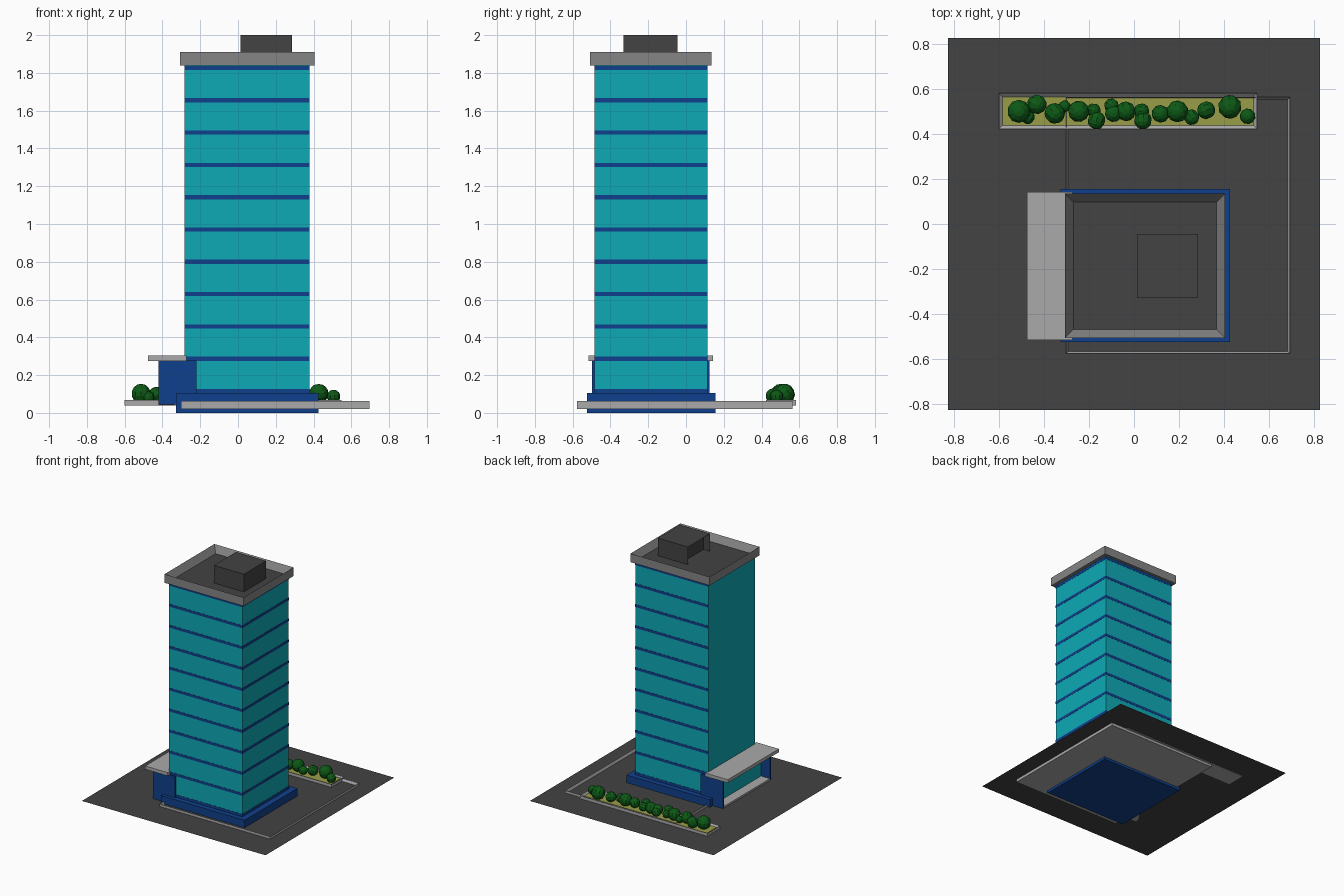
import bpy, bmesh
from mathutils import Matrix

if "Cube" in bpy.data.objects:
    bpy.data.objects.remove(bpy.data.objects["Cube"])


def mat(name, r, g, b):
    m = bpy.data.materials.new(name)
    m.diffuse_color = (r, g, b, 1)
    m.use_nodes = True
    m.node_tree.nodes["Principled BSDF"].inputs["Base Color"].default_value = m.diffuse_color
    return m


TEAL = mat("teal_glass", 0.0044, 0.40, 0.468)
BLUE = mat("deep_blue", 0.005, 0.051, 0.262)
LIGHT = mat("light_grey", 0.402, 0.402, 0.402)
MID = mat("mid_grey", 0.235, 0.235, 0.235)
DARK = mat("dark_grey", 0.056, 0.056, 0.056)
GRASS = mat("olive_grass", 0.32, 0.34, 0.065)
LEAF = mat("leaf_green", 0.004, 0.10, 0.008)


def finish(name, bm, m):
    bmesh.ops.recalc_face_normals(bm, faces=bm.faces)
    me = bpy.data.meshes.new(name)
    bm.to_mesh(me)
    bm.free()
    me.materials.append(m)
    ob = bpy.data.objects.new(name, me)
    bpy.context.collection.objects.link(ob)
    return ob


def add_box(bm, x0, x1, y0, y1, z0, z1):
    mx = Matrix.Translation(((x0 + x1) / 2, (y0 + y1) / 2, (z0 + z1) / 2)) \
        @ Matrix.Diagonal((x1 - x0, y1 - y0, z1 - z0, 1))
    return bmesh.ops.create_cube(bm, size=1, matrix=mx)["verts"]


def box(name, m, *dims):
    bm = bmesh.new()
    add_box(bm, *dims)
    return finish(name, bm, m)


def tray(name, m, x0, x1, y0, y1, z0, z1, rim, floor):
    """Box whose top face is inset by rim and sunk down to floor height."""
    bm = bmesh.new()
    add_box(bm, x0, x1, y0, y1, z0, z1)
    bm.normal_update()
    top = max(bm.faces, key=lambda f: f.calc_center_median().z)
    bmesh.ops.inset_region(bm, faces=[top], thickness=rim, use_even_offset=True)
    bmesh.ops.translate(bm, verts=top.verts, vec=(0, 0, floor - z1))
    return finish(name, bm, m)


# Thin ground sheet
bm = bmesh.new()
bmesh.ops.create_grid(bm, x_segments=1, y_segments=1, size=0.829,
                      matrix=Matrix.Translation((0, 0, 0.043)))
finish("ground_sheet", bm, DARK)

# Sunken plaza slab with raised kerb, and tower podium
tray("plaza_kerb", LIGHT, -0.303, 0.695, -0.578, 0.565, 0.02, 0.064, 0.016, 0.03)
box("podium", BLUE, -0.327, 0.427, -0.525, 0.157, 0.0, 0.105)

# Tower shaft and floor bands
TX0, TX1, TY0, TY1 = -0.282, 0.378, -0.484, 0.113
box("tower_glass", TEAL, TX0, TX1, TY0, TY1, 0.1, 1.845)
bm = bmesh.new()
for i in range(11):
    z = 0.116 + i * 0.171
    add_box(bm, TX0 + 0.001, TX1 + 0.0015, TY0 - 0.0015, TY1 + 0.0015,
            z - 0.011, z + 0.011)
finish("floor_bands", bm, BLUE)

# Roof parapet, deck and plant room with a recessed side
tray("roof_parapet", MID, -0.308, 0.406, -0.508, 0.136, 1.84, 1.91, 0.039, 1.85)
box("roof_deck", DARK, -0.27, 0.368, -0.47, 0.098, 1.846, 1.856)
bm = bmesh.new()
add_box(bm, 0.013, 0.285, -0.33, -0.044, 1.85, 2.0)
bm.normal_update()
side = min(bm.faces, key=lambda f: f.calc_center_median().x)
bmesh.ops.inset_region(bm, faces=[side], thickness=0.012, use_even_offset=True)
bmesh.ops.translate(bm, verts=side.verts, vec=(0.05, 0, 0))
finish("plant_room", bm, DARK)

# Side entrance: two end walls, recessed glass, floor and canopy
bm = bmesh.new()
add_box(bm, -0.42, -0.22, -0.497, -0.482, 0.045, 0.277)
add_box(bm, -0.42, -0.22, 0.11, 0.125, 0.045, 0.277)
finish("entrance_walls", bm, BLUE)
box("entrance_glass", TEAL, -0.34, -0.28, -0.483, 0.111, 0.045, 0.277)
box("entrance_floor", LIGHT, -0.42, -0.335, -0.483, 0.111, 0.043, 0.058)
box("entrance_canopy", LIGHT, -0.477, -0.273, -0.516, 0.142, 0.276, 0.303)

# Planter with grass
tray("planter_rim", LIGHT, -0.602, 0.549, 0.423, 0.583, 0.04, 0.068, 0.018, 0.05)
box("planter_grass", GRASS, -0.585, 0.532, 0.44, 0.566, 0.046, 0.058)

# Bushes: x, y, radius
bushes = [
    (-0.513, 0.502, 0.053), (-0.433, 0.533, 0.044), (-0.473, 0.476, 0.031),
    (-0.353, 0.493, 0.046), (-0.309, 0.524, 0.027), (-0.247, 0.502, 0.048),
    (-0.180, 0.507, 0.031), (-0.167, 0.462, 0.040), (-0.100, 0.527, 0.033),
    (-0.091, 0.493, 0.040), (-0.036, 0.502, 0.044), (0.033, 0.504, 0.034),
    (0.040, 0.462, 0.040), (0.118, 0.491, 0.040), (0.193, 0.502, 0.049),
    (0.256, 0.476, 0.035), (0.322, 0.507, 0.040), (0.427, 0.522, 0.053),
    (0.506, 0.480, 0.036),
]
bm = bmesh.new()
for i, (x, y, r) in enumerate(bushes):
    mx = Matrix.Translation((x, y, 0.056 + 0.85 * r)) \
        @ Matrix.Rotation(i * 1.3, 4, 'Z') @ Matrix.Rotation(i * 0.7, 4, 'X')
    bmesh.ops.create_uvsphere(bm, u_segments=10, v_segments=7, radius=r, matrix=mx)
finish("bushes", bm, LEAF)
